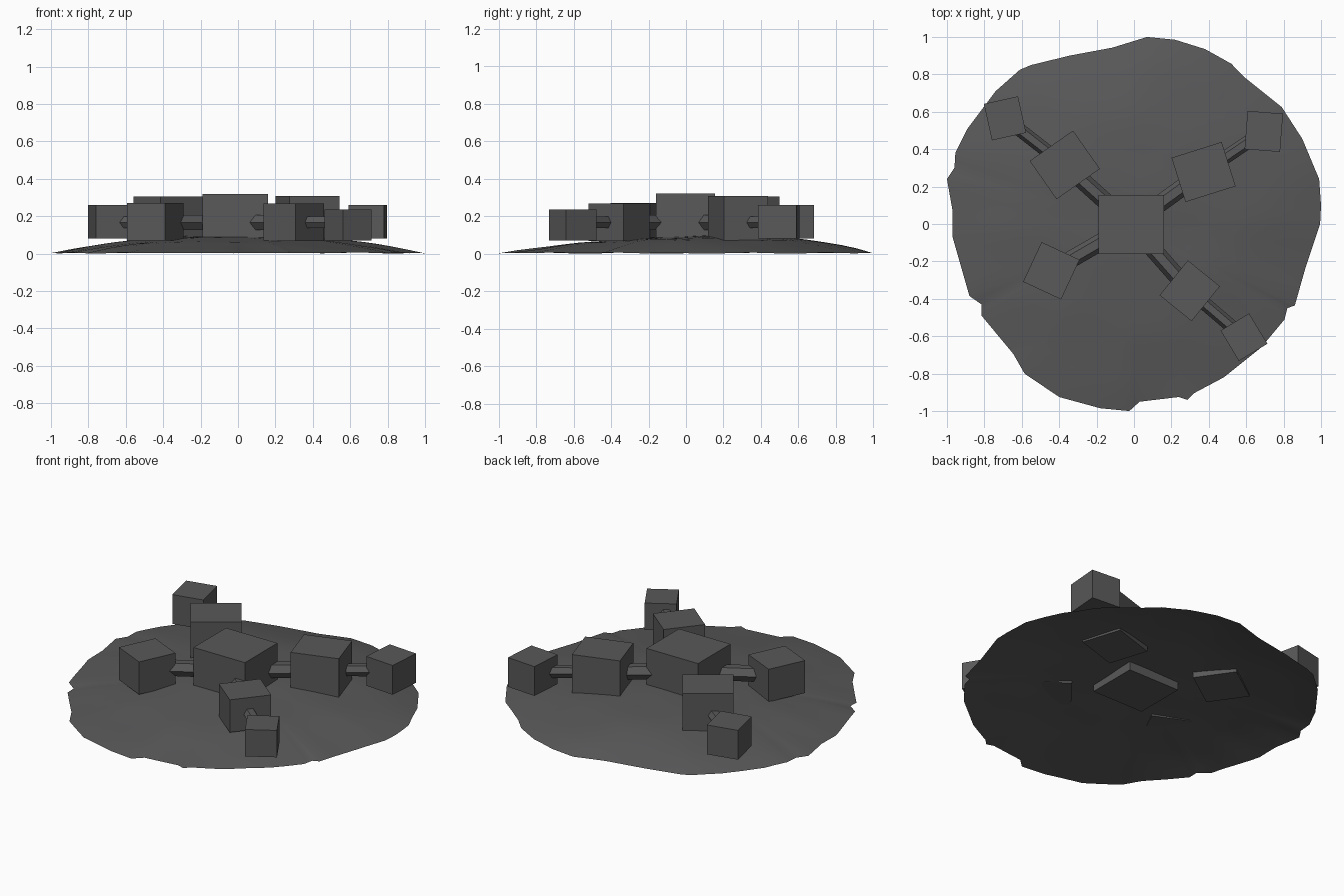
import bpy, bmesh, math
from mathutils import Vector

if "Cube" in bpy.data.objects:
    bpy.data.objects.remove(bpy.data.objects["Cube"])

grey = bpy.data.materials.new("dark grey")
grey.diffuse_color = (0.1, 0.1, 0.103, 1)
grey.use_nodes = True
grey.node_tree.nodes["Principled BSDF"].inputs["Base Color"].default_value = grey.diffuse_color


def finish(name, bm):
    me = bpy.data.meshes.new(name)
    bm.to_mesh(me)
    bm.free()
    me.materials.append(grey)
    ob = bpy.data.objects.new(name, me)
    bpy.context.collection.objects.link(ob)
    return ob


# Mound: open shell, ragged outline filled with rings that rise to the middle
OUTLINE = [(1.0, .1), (.99, .24), (.9, .455), (.79, .625), (.59, .785), (.52, .857),
           (.38, .935), (.22, .985), (.07, 1.0), (-.115, .943), (-.345, .9), (-.55, .85),
           (-.61, .825), (-.74, .71), (-.89, .51), (-.955, .38), (-.96, .3), (-1.0, .24),
           (-.97, .07), (-.97, -.07), (-.93, -.21), (-.88, -.385), (-.815, -.43),
           (-.815, -.49), (-.645, -.695), (-.585, -.8), (-.4, -.925), (-.18, -.985),
           (-.025, -1.0), (.03, -.95), (.24, -.925), (.285, -.94), (.32, -.905),
           (.48, -.82), (.68, -.66), (.805, -.51), (.82, -.45), (.86, -.435),
           (.915, -.24), (.995, 0)]


def mound_z(p, t):
    bump = 0.003 * math.sin(7 * p.x + 4 * p.y) * math.sin(13 * p.y - 3 * p.x)
    rise = (0.09 + 0.03 * p.y) * (1 - t ** 2.5)
    return max(0, rise + 0.003 + bump)


bm = bmesh.new()
RINGS = 12
pts = []
for i, a in enumerate(OUTLINE):
    a, b = Vector(a), Vector(OUTLINE[(i + 1) % len(OUTLINE)])
    pts += [a, (a + b) / 2]
rings = []
for k in range(1, RINGS + 1):
    t = k / RINGS
    ring = []
    for p in pts:
        # inner rings become rounder
        q = p.lerp(p.normalized() * 0.96, 1 - t) * t
        ring.append(bm.verts.new((q.x, q.y, mound_z(q, t))))
    rings.append(ring)
top = bm.verts.new((0, 0, mound_z(Vector((0, 0)), 0)))
n = len(pts)
for i in range(n):
    j = (i + 1) % n
    bm.faces.new((top, rings[0][i], rings[0][j]))
    for r0, r1 in zip(rings, rings[1:]):
        bm.faces.new((r0[i], r1[i], r1[j], r0[j]))
mound = finish("mound", bm)
for f in mound.data.polygons:
    f.use_smooth = True


# Blocks: centre x, y, width, depth, bottom, top, turn in degrees
def block(name, x, y, w, d, z0, z1, turn):
    bm = bmesh.new()
    bmesh.ops.create_cube(bm, size=1)
    bmesh.ops.scale(bm, vec=(w, d, z1 - z0), verts=bm.verts)
    ob = finish(name, bm)
    ob.location = (x, y, (z0 + z1) / 2)
    ob.rotation_euler.z = math.radians(turn)


BLOCKS = {
    "centre_block": (-.015, -.003, .35, .315, .045, .32, 0),
    "back_left_inner_block": (-.37, .316, .283, .25, .06, .305, 35),
    "back_right_inner_block": (.372, .278, .281, .248, .06, .308, 17.5),
    "front_left_inner_block": (-.442, -.25, .224, .234, .07, .27, -25),
    "front_right_inner_block": (.298, -.357, .22, .24, .068, .268, -39),
    "back_left_outer_block": (-.69, .565, .187, .2, .08, .26, 12.5),
    "back_right_outer_block": (.694, .495, .19, .205, .08, .26, -4.5),
    "front_right_outer_block": (.588, -.605, .178, .19, .07, .235, 31),
}
for name, v in BLOCKS.items():
    block(name, *v)


# Six-sided connecting rods between neighbouring blocks
def rod(name, a, b, r):
    pa, pb = (Vector((BLOCKS[k][0], BLOCKS[k][1], 0.167)) for k in (a, b))
    u = (pb - pa).normalized()
    pa, pb = pa + u * BLOCKS[a][3] * 0.4, pb - u * BLOCKS[b][3] * 0.4
    bm = bmesh.new()
    bmesh.ops.create_cone(bm, cap_ends=True, segments=6, radius1=r, radius2=r,
                          depth=(pb - pa).length)
    ob = finish(name, bm)
    ob.location = (pa + pb) / 2
    ob.rotation_mode = 'QUATERNION'
    ob.rotation_quaternion = u.to_track_quat('Z', 'X')


for side in ("back_left", "back_right", "front_left", "front_right"):
    inner, outer = side + "_inner_block", side + "_outer_block"
    rod(side + "_inner_rod", "centre_block", inner, 0.046)
    if outer in BLOCKS:
        rod(side + "_outer_rod", inner, outer, 0.036)
